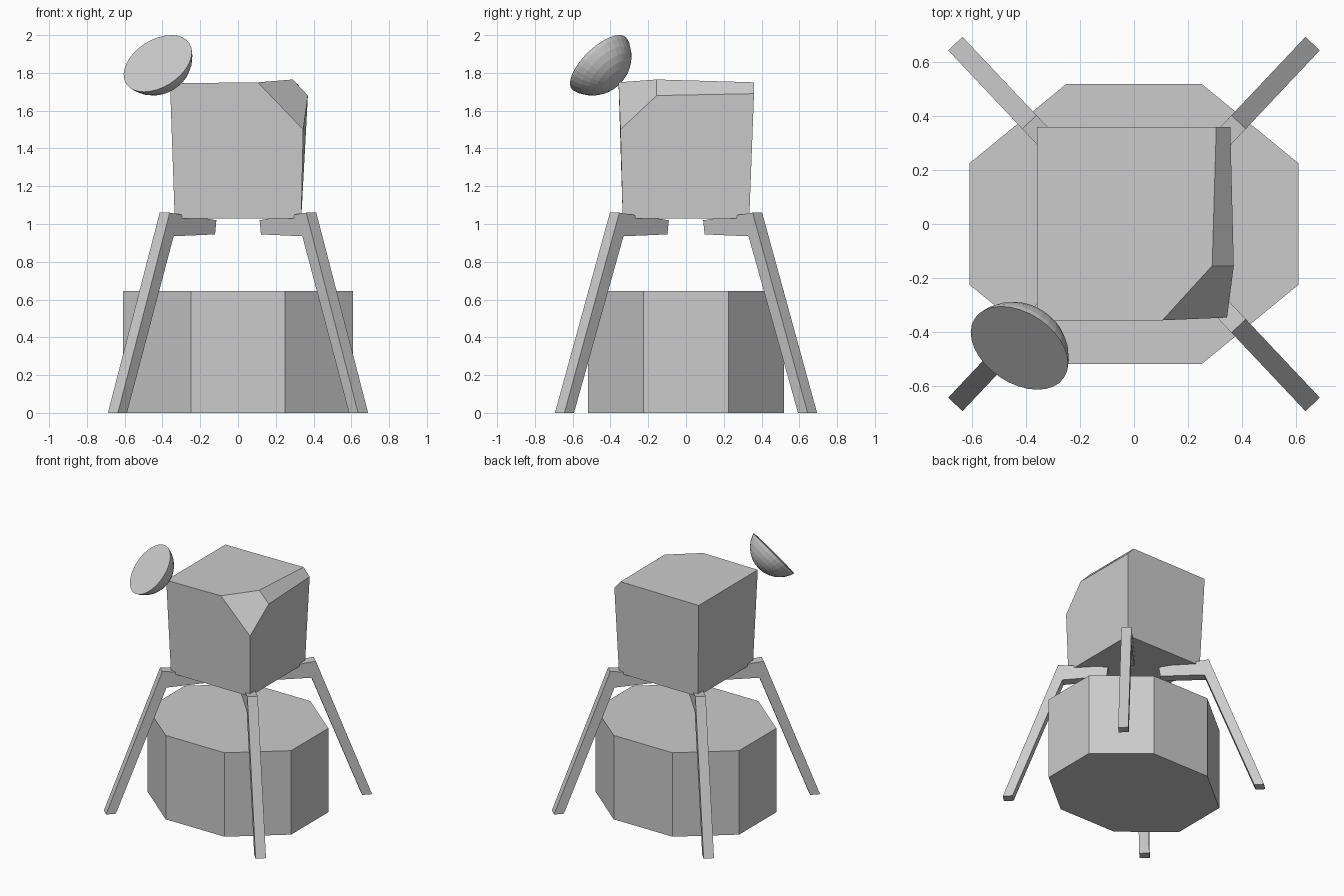
import bpy
import bmesh
from math import asin
from mathutils import Vector

cube = bpy.data.objects.get("Cube")
if cube:
    bpy.data.objects.remove(cube, do_unlink=True)

grey = bpy.data.materials.new("light_grey")
grey.use_nodes = True
grey.diffuse_color = (0.6, 0.6, 0.6, 1)
grey.node_tree.nodes["Principled BSDF"].inputs["Base Color"].default_value = (0.6, 0.6, 0.6, 1)


def finish(name, bm):
    """Turn a bmesh into a flat-shaded grey object."""
    bmesh.ops.recalc_face_normals(bm, faces=bm.faces)
    mesh = bpy.data.meshes.new(name)
    bm.to_mesh(mesh)
    bm.free()
    mesh.materials.append(grey)
    obj = bpy.data.objects.new(name, mesh)
    bpy.context.collection.objects.link(obj)
    return obj


def prism(name, outline, offset):
    """Sweep a closed outline of points along an offset vector."""
    bm = bmesh.new()
    face = bm.faces.new([bm.verts.new(p) for p in outline])
    swept = bmesh.ops.extrude_face_region(bm, geom=[face], use_keep_orig=True)
    verts = [v for v in swept["geom"] if isinstance(v, bmesh.types.BMVert)]
    bmesh.ops.translate(bm, verts=verts, vec=offset)
    return finish(name, bm)


# Eight-sided descent base
quarter = [(0.61, 0.225), (0.25, 0.52)]
octagon = quarter + [(-x, y) for x, y in reversed(quarter)]
octagon += [(-x, -y) for x, y in octagon]
prism("descent_base", [(x, y, 0) for x, y in octagon], Vector((0, 0, 0.645)))

# Four bent legs: side profile as (distance outward, height)
leg_profile = [(0, 1.02), (0.36, 1.06), (0.76, 0), (0.69, 0), (0.33, 0.935), (0.01, 0.945)]
leg_width = 0.073
for end, sy in (("front", -1), ("back", 1)):
    for side, sx in (("left", 1), ("right", -1)):
        start = Vector((0.141 * sx, 0.116 * sy, 0))
        out = Vector((0.686 * sx, 0.7275 * sy, 0))
        across = Vector((-out.y, out.x, 0)) * leg_width
        outline = [start + out * s + Vector((0, 0, z)) - across / 2 for s, z in leg_profile]
        prism(f"{end}_{side}_leg", outline, across)

# Tapered cabin with a sloped left edge and a cut front left corner
points = {
    "floor_fr": (-0.335, -0.335, 1.03), "floor_fl": (0.335, -0.335, 1.03),
    "floor_bl": (0.335, 0.335, 1.03), "floor_br": (-0.335, 0.335, 1.03),
    "roof_fr": (-0.36, -0.357, 1.745), "roof_br": (-0.36, 0.36, 1.745),
    "roof_bl": (0.305, 0.36, 1.75), "roof_mid": (0.29, -0.155, 1.765),
    "roof_fl": (0.105, -0.357, 1.75), "side_bl": (0.357, 0.36, 1.69),
    "side_mid": (0.37, -0.155, 1.68), "side_fl": (0.345, -0.347, 1.5),
}
panels = [
    "floor_fr floor_br floor_bl floor_fl",
    "roof_fr roof_fl roof_mid roof_bl roof_br",
    "floor_fr floor_fl side_fl roof_fl roof_fr",
    "floor_fl floor_bl side_bl side_mid side_fl",
    "floor_bl floor_br roof_br roof_bl side_bl",
    "floor_br floor_fr roof_fr roof_br",
    "roof_bl roof_mid side_mid side_bl",
    "roof_mid roof_fl side_fl side_mid",
]
bm = bmesh.new()
corners = {name: bm.verts.new(p) for name, p in points.items()}
for panel in panels:
    bm.faces.new([corners[n] for n in panel.split()])
finish("cabin", bm)

# Antenna dish: a sphere sliced flat, facing up, forward and to the right
rim_centre = Vector((-0.425, -0.46, 1.85))
facing = Vector((-0.42, -0.63, 0.655)).normalized()
radius, slice_height = 0.208, -0.058
bm = bmesh.new()
bmesh.ops.create_uvsphere(bm, u_segments=32, v_segments=16, radius=radius)
cut = bmesh.ops.bisect_plane(bm, geom=bm.verts[:] + bm.edges[:] + bm.faces[:],
                             plane_co=(0, 0, slice_height), plane_no=(0, 0, 1),
                             clear_outer=True)
rim = [e for e in cut["geom_cut"] if isinstance(e, bmesh.types.BMEdge)]
bmesh.ops.contextual_create(bm, geom=rim)
dish = finish("antenna_dish", bm)
dish.rotation_euler = facing.to_track_quat("Z", "Y").to_euler()
dish.location = rim_centre - facing * slice_height
